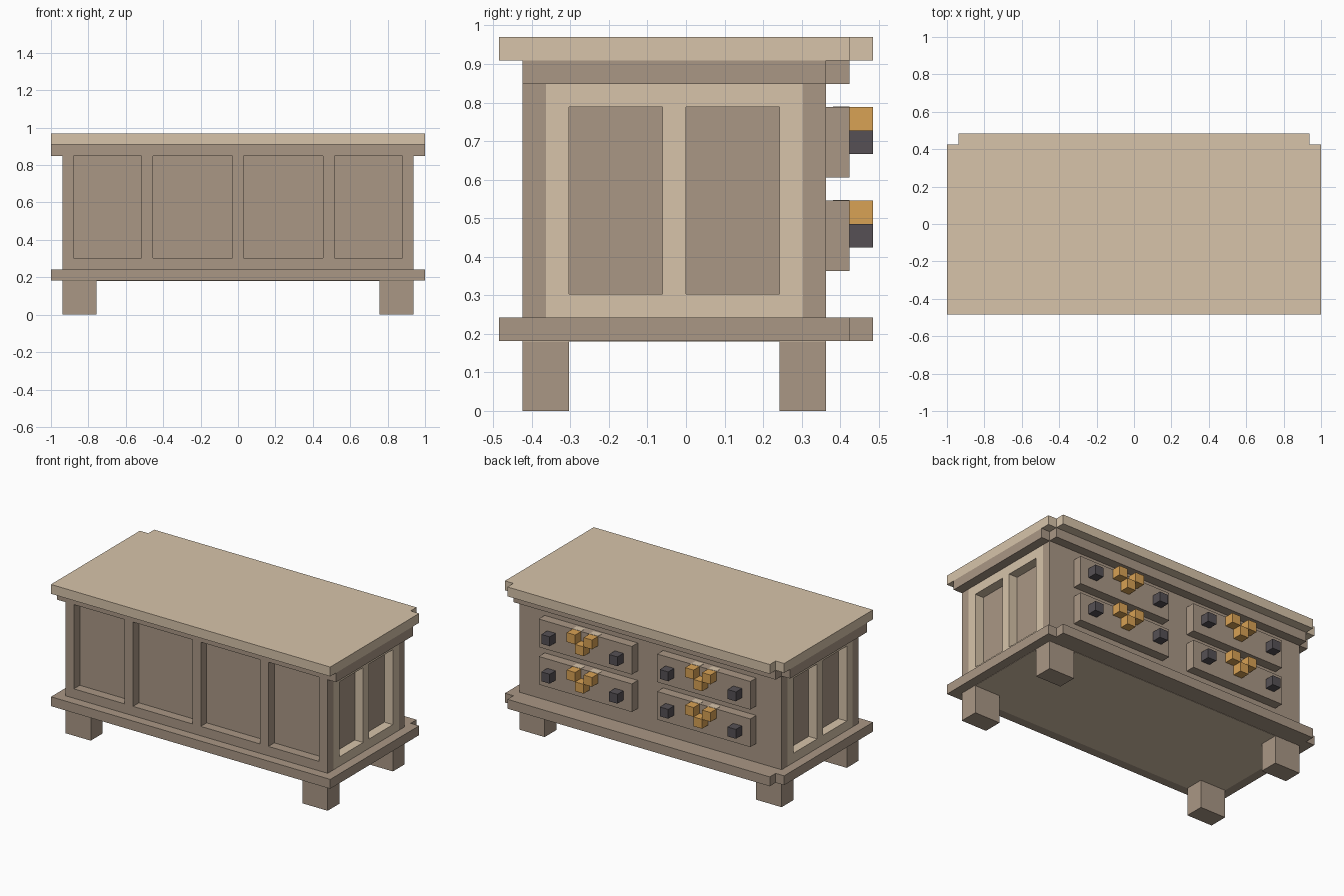
import bpy
import bmesh
from mathutils import Vector

cube = bpy.data.objects.get("Cube")
if cube:
    bpy.data.objects.remove(cube, do_unlink=True)

U = 2 / 33  # one block of the grid the furniture is laid out on


def material(name, rgb):
    mat = bpy.data.materials.new(name)
    mat.use_nodes = True
    color = (*rgb, 1)
    mat.diffuse_color = color
    mat.node_tree.nodes["Principled BSDF"].inputs["Base Color"].default_value = color
    return mat


light_wood = material("light_wood", (0.68, 0.55, 0.40))
dark_wood = material("dark_wood", (0.40, 0.31, 0.235))
brass = material("brass", (0.69, 0.36, 0.09))
iron = material("dark_iron", (0.092, 0.081, 0.09))


def part(name, mat, boxes):
    """One object made of boxes, each given as x, y and z ranges in blocks."""
    bm = bmesh.new()
    for ranges in boxes:
        low, high = (Vector(corner) * U for corner in zip(*ranges))
        verts = bmesh.ops.create_cube(bm, size=1)["verts"]
        for v in verts:
            v.co = Vector(h if c > 0 else l for c, l, h in zip(v.co, low, high))
    mesh = bpy.data.meshes.new(name)
    bm.to_mesh(mesh)
    bm.free()
    mesh.materials.append(mat)
    obj = bpy.data.objects.new(name, mesh)
    bpy.context.collection.objects.link(obj)
    return obj


def span(a, b, side=1):
    return (a, b) if side > 0 else (-b, -a)


WIDE, BODY, CORE = (-16.5, 16.5), (-15.5, 15.5), (-14.5, 14.5)
SIDES = {"left": 1, "right": -1}

# Top, mouldings and base, each with a narrower strip along the back
part("top", light_wood, [(WIDE, (-8, 7), (15, 16)), (BODY, (7, 8), (15, 16))])
part("upper_moulding", dark_wood, [(WIDE, (-7, 6), (14, 15)), (BODY, (6, 7), (14, 15))])
part("base", dark_wood, [(WIDE, (-8, 7), (3, 4)), (BODY, (7, 8), (3, 4))])

# Pale underside panel, inside the rim of the base
part("underside", light_wood, [(BODY, (-7, 6), (2.97, 3.1))])

# Body, whose front and sides form the recessed panels
part("body", dark_wood, [(CORE, (-6, 6), (4, 14))])

# Front frame
part("front_frame", dark_wood,
     [(CORE, (-7, -6), (4, 5))]
     + [((x - 0.5, x + 0.5), (-7, -6), (5, 14)) for x in (-8, 0, 8)])

for label, s in SIDES.items():
    edge = span(14.5, 15.5, s)
    # Corner posts and panelled side frame
    part(f"{label}_corner_posts", dark_wood,
         [(edge, y, (4, 14)) for y in ((-7, -6), (5, 6))])
    part(f"{label}_side_frame", light_wood,
         [(edge, (-6, 5), z) for z in ((4, 5), (13, 14))]
         + [(edge, (y, y + 1), (5, 13)) for y in (-6, -1, 4)])

    # Legs
    for end, y in (("front", (-7, -5)), ("back", (4, 6))):
        part(f"{end}_{label}_leg", dark_wood, [(span(12.5, 15.5, s), y, (0, 3))])

    # Drawers with two iron knobs and a stepped brass handle
    for level, z in (("lower", 6), ("upper", 10)):
        name = f"{level}_{label}_drawer"
        part(name, dark_wood, [(span(1.5, 12.5, s), (6, 7), (z, z + 3))])
        part(f"{name}_knobs", iron,
             [(span(x, x + 1, s), (7, 8), (z + 1, z + 2)) for x in (2.5, 10.5)])
        part(f"{name}_handle", brass,
             [(span(x, x + 1, s), (7, 8), (z + h, z + h + 1))
              for x, h in ((5.5, 2), (6.5, 1), (7.5, 2))])
        # Pale inlays on the drawer top behind the handle
        part(f"{name}_inlays", light_wood,
             [(span(x, x + 1, s), (6.3, 7), (z + 2.95, z + 3.03)) for x in (5.5, 7.5)])
